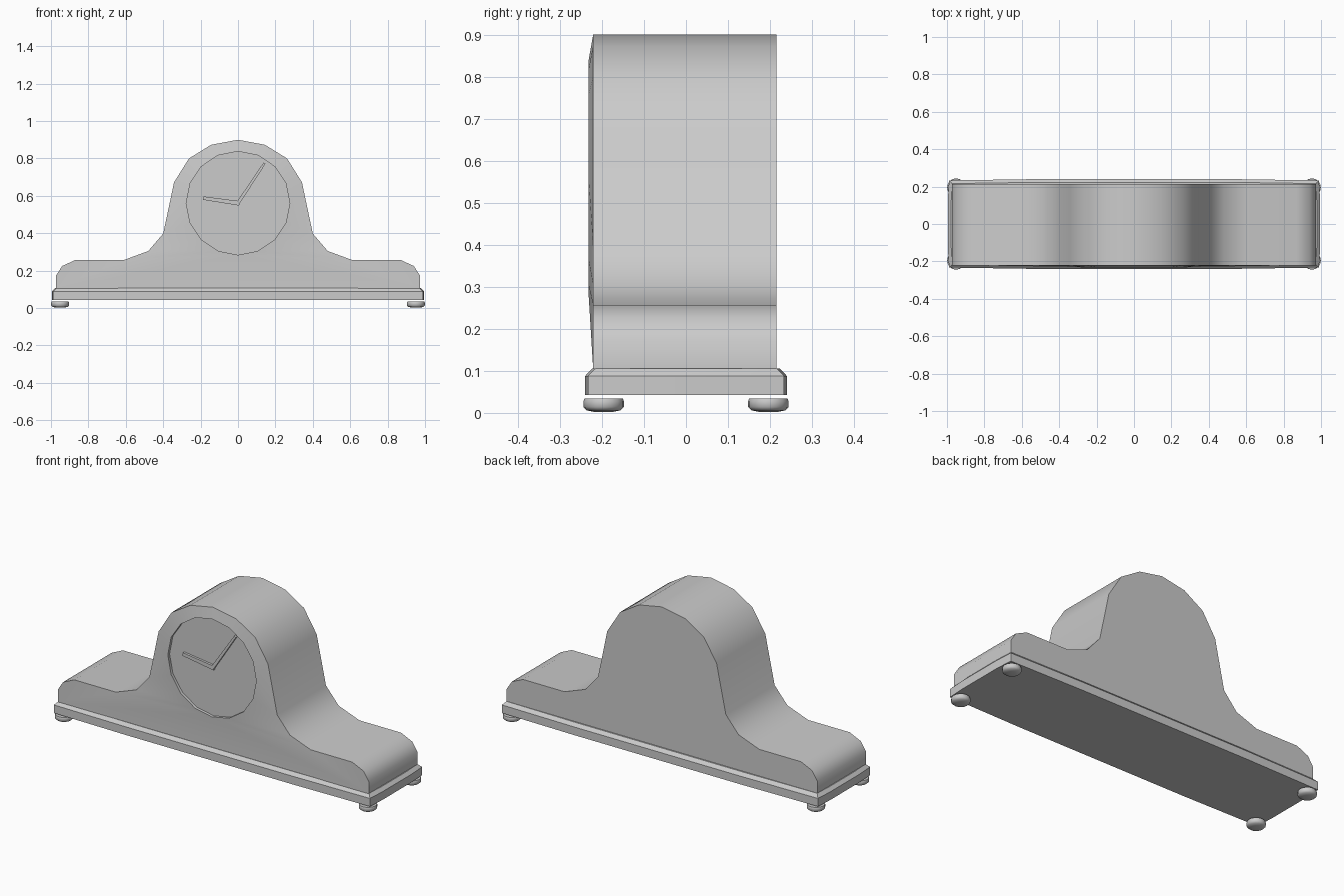
import bpy, bmesh
from math import cos, sin, pi, radians, atan2, hypot

if "Cube" in bpy.data.objects:
    bpy.data.objects.remove(bpy.data.objects["Cube"])


def finish(bm, name, angle=40):
    bmesh.ops.recalc_face_normals(bm, faces=bm.faces[:])
    me = bpy.data.meshes.new(name)
    bm.to_mesh(me)
    bm.free()
    ob = bpy.data.objects.new(name, me)
    bpy.context.collection.objects.link(ob)
    bpy.ops.object.select_all(action='DESELECT')
    ob.select_set(True)
    bpy.context.view_layer.objects.active = ob
    bpy.ops.object.shade_smooth_by_angle(angle=radians(angle))
    return ob


def ring(bm, pts):
    return [bm.verts.new(p) for p in pts]


def bridge(bm, a, b):
    n = len(a)
    for i in range(n):
        j = (i + 1) % n
        bm.faces.new((a[i], a[j], b[j], b[i]))


def loft(name, rings, angle=40):
    bm = bmesh.new()
    vs = [ring(bm, r) for r in rings]
    for a, b in zip(vs, vs[1:]):
        bridge(bm, a, b)
    bm.faces.new(vs[0])
    bm.faces.new(vs[-1])
    return finish(bm, name, angle)


# case: mirrored hump profile, front face rises slightly to a recessed dial
CZ, R = 0.561, 0.277
half = [(.144, .873), (.262, .80), (.342, .672), (.40, .398), (.48, .305),
        (.61, .257), (.87, .257), (.94, .225), (.973, .174), (.973, .105)]
profile = [(0, .90)] + half + [(-x, z) for x, z in reversed(half)]
circle = [(R * sin(2 * pi * i / 16), CZ + R * cos(2 * pi * i / 16)) for i in range(16)]

bm = bmesh.new()
front = ring(bm, [(x, -.221, z) for x, z in profile])
back = ring(bm, [(x, .215, z) for x, z in profile])
bridge(bm, front, back)
bm.faces.new(back)
rim = ring(bm, [(x, -.232, z) for x, z in circle])
dial = ring(bm, [(x, -.216, z) for x, z in circle])
bridge(bm, rim, dial)
bm.faces.new(dial)
edges = [bm.edges.get((loop[i - 1], loop[i])) for loop in (front, rim) for i in range(len(loop))]
bmesh.ops.triangle_fill(bm, edges=edges, use_beauty=True, normal=(0, -1, 0))
finish(bm, "clock_case")


# plinth: slightly bowed outline with a chamfered top edge
def plinth_ring(inset, z):
    q = [(.995, .13), (.989, .233), (.53, .24)]
    pts = q + [(-x, y) for x, y in reversed(q)]
    pts += [(-x, -y) for x, y in q] + [(x, -y) for x, y in reversed(q)]
    return [(x - inset * (1 if x > 0 else -1), y - (inset if y > 0 else -inset), z) for x, y in pts]


loft("plinth", [plinth_ring(0, .042), plinth_ring(0, .088), plinth_ring(.017, .106)], 30)

# four rounded bun feet
for sx in (-1, 1):
    for sy in (-1, 1):
        rings = [[(sx * .951 + r * cos(2 * pi * i / 16), sy * .196 + r * sin(2 * pi * i / 16), z)
                  for i in range(16)]
                 for r, z in ((.046, .034), (.048, .028), (.048, .014), (.04, .006), (.02, .002))]
        loft(f"foot_{'left' if sx < 0 else 'right'}_{'front' if sy < 0 else 'back'}", rings, 50)


# tapered hands from the dial centre
def hand(name, tx, tz, w0, w1):
    dx, dz = tx, tz - CZ
    L = hypot(dx, dz)
    ux, uz = dx / L, dz / L
    flat = [(-.008, -w0), (L, -w1), (L, w1), (-.008, w0)]
    loft(name, [[(a * ux - b * uz, y, CZ + a * uz + b * ux) for a, b in flat]
                for y in (-.214, -.229)])


hand("minute_hand", .142, .775, .009, .006)
hand("hour_hand", -.186, .588, .012, .009)
